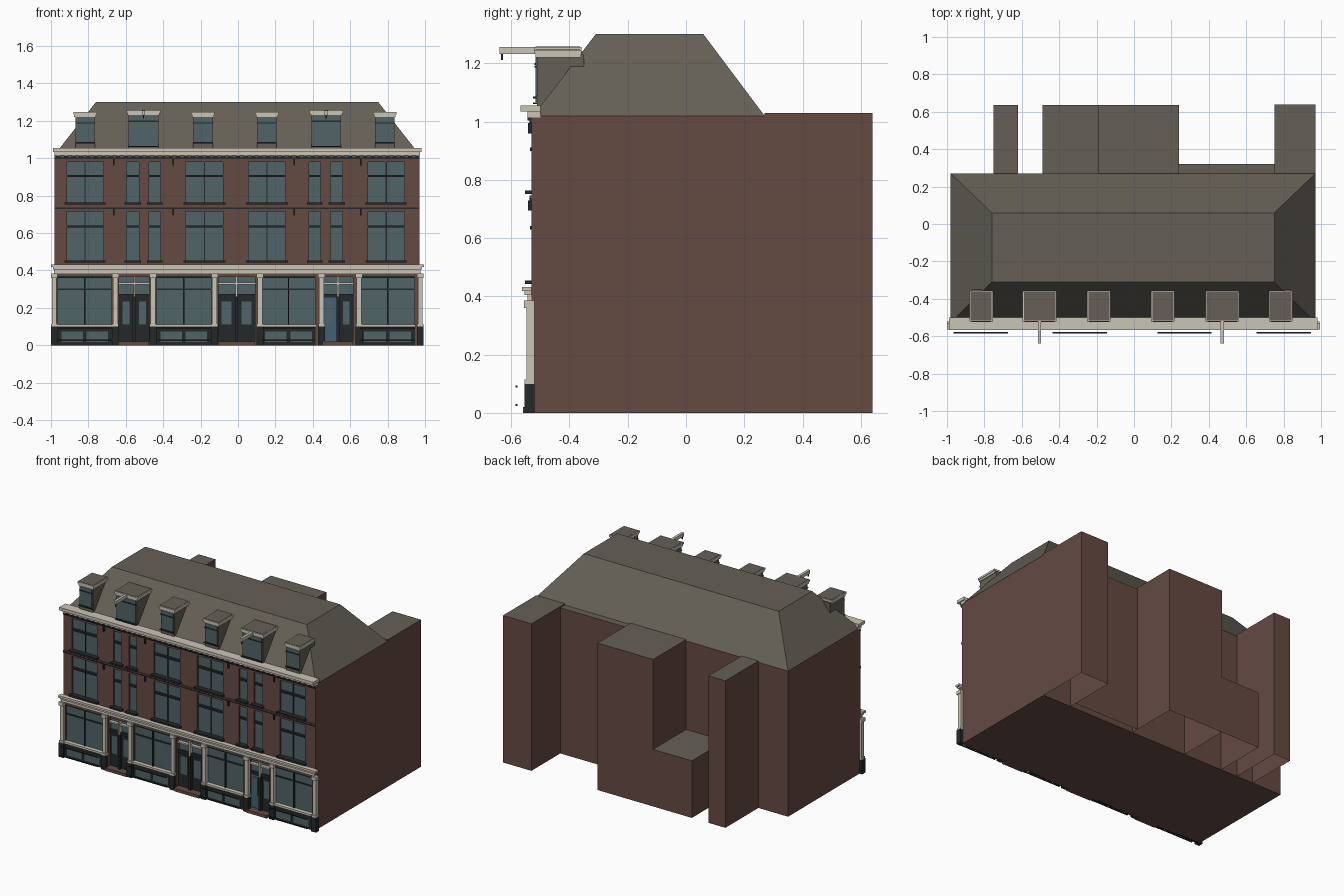
import bpy, bmesh

if "Cube" in bpy.data.objects:
    bpy.data.objects.remove(bpy.data.objects["Cube"])

def mat(name, r, g, b):
    m = bpy.data.materials.new(name)
    m.diffuse_color = (r, g, b, 1)
    m.use_nodes = True
    m.node_tree.nodes["Principled BSDF"].inputs["Base Color"].default_value = m.diffuse_color
    return m

BRICK = mat("brick", .13, .068, .055)
SLATE = mat("slate", .13, .118, .095)
STONE = mat("cream_stone", .60, .56, .47)
GLASS = mat("glass", .08, .125, .135)
DARK = mat("dark_paint", .018, .022, .023)
BLUE = mat("blue_paint", .05, .12, .18)

def boxes(name, mats, items, open_bottom=False):
    """One object made of boxes (x0, x1, y0, y1, z0, z1); a second material goes on top faces."""
    bm = bmesh.new()
    for x0, x1, y0, y1, z0, z1 in items:
        vs = [bm.verts.new((x, y, z)) for z in (z0, z1) for x, y in
              ((x0, y0), (x1, y0), (x1, y1), (x0, y1))]
        if not open_bottom:
            bm.faces.new([vs[i] for i in (3, 2, 1, 0)])
        top = bm.faces.new(vs[4:])
        top.material_index = len(mats) - 1
        for i in range(4):
            j = (i + 1) % 4
            bm.faces.new((vs[i], vs[j], vs[j + 4], vs[i + 4]))
    me = bpy.data.meshes.new(name)
    bm.to_mesh(me)
    bm.free()
    for m in mats:
        me.materials.append(m)
    ob = bpy.data.objects.new(name, me)
    bpy.context.collection.objects.link(ob)
    return ob

def both(spans, c):
    """Mirror x spans about x = c."""
    return spans + [(2 * c - b, 2 * c - a) for a, b in spans]

F = -0.53                                   # facade plane
wide = both([(-.915, -.72), (-.28, -.08)], -.0125)
narrow = both([(-.595, -.53), (-.475, -.415)], -.0175)
floors = [(.45, .715, .635), (.76, .98, .905)]   # sill, head, transom
shops = both([(-.965, -.675), (-.435, -.145)], -.01)
doors = [(-.635, -.475), (-.105, .09), (.455, .615)]

# main brick body with window, shop and door openings
body = boxes("brick_body", [BRICK], [(-.98, .97, F, .27, 0, 1.02)])
cuts = [(a, b, -.6, -.512, z0, z1) for a, b in wide + narrow for z0, z1, t in floors]
cuts += [(a, b, -.6, -.512, .11, .368) for a, b in shops]
cuts += [(a, b, -.6, -.49, .02, .365) for a, b in doors]
cutter = boxes("opening_cutter", [BRICK], cuts)
cutter.hide_render = True
mod = body.modifiers.new("openings", 'BOOLEAN')
mod.object, mod.operation, mod.solver = cutter, 'DIFFERENCE', 'EXACT'
bpy.context.view_layer.objects.active = body
bpy.ops.object.modifier_apply(modifier="openings")
bpy.data.objects.remove(cutter)

# rear wings, open underneath
boxes("rear_wings", [BRICK, SLATE], [
    (.75, .97, .27, .64, 0, 1.03), (.24, .75, .27, .32, 0, 1.02),
    (-.19, .24, .27, .635, 0, 1.03), (-.49, -.19, .27, .635, 0, .40),
    (-.75, -.62, .27, .635, 0, 1.03)], open_bottom=True)

# hipped roof with flat top
roof = boxes("hipped_roof", [SLATE], [(-.98, .97, -.525, .27, 1.02, 1.30)])
for v in roof.data.vertices:
    if v.co.z > 1.1:
        v.co.x = -.76 if v.co.x < 0 else .75
        v.co.y = -.31 if v.co.y < 0 else .06

# upper windows
glass, frames, sills = [], [], []
for spans, split in ((wide, True), (narrow, False)):
    for a, b in spans:
        for z0, z1, t in floors:
            glass.append((a, b, -.518, -.51, z0, z1))
            frames.append((a, b, -.535, -.51, t - .006, t + .006))
            sills.append((a - .012, b + .012, -.553, -.515, z0 - .008, z0 + .004))
            if split:
                m = (a + b) / 2
                frames.append((m - .003, m + .003, -.522, -.51, z0, z1))
boxes("upper_window_glass", [GLASS], glass)
boxes("upper_window_bars", [DARK], frames)
boxes("window_sills", [DARK], sills)

# string course, dentils and wall anchors
boxes("string_courses", [DARK], [(-.98, .97, -.538, F, .73, .738),
                                 (-.98, .97, -.538, F, .995, 1.003)])
boxes("brick_bands", [BRICK], [(-.98, .97, -.537, F, .738, .746),
                               (-.98, .97, -.537, F, .372, .385)])
boxes("dentils", [DARK], [(-.97 + i * .04, -.95 + i * .04, -.545, F, 1.003, 1.014)
                          for i in range(49)])
boxes("wall_anchors", [DARK], [(x - .004, x + .004, -.542, F, z, z + .035)
      for x in (-.665, -.345, .30, .655) for z in (.695, .96)])

# stepped cornices
boxes("eaves_cornice", [STONE], [(-.98, .972, -.545, -.50, 1.014, 1.034),
                                 (-.988, .98, -.568, -.50, 1.034, 1.055)])
boxes("shop_cornice", [STONE], [(-.985, .975, -.545, F, .385, .405),
      (-.99, .985, -.555, F, .405, .418), (-1, .995, -.563, F, .418, .432)])

# shopfront pilasters with capitals and dark plinths
shafts, plinths = [], []
for a, b in both([(-.995, -.97), (-.668, -.642), (-.468, -.442), (-.138, -.112)], -.004):
    shafts += [(a, b, -.547, -.52, .1, .385),
               (a - .005, b + .005, -.556, -.52, .36, .385),
               (a - .004, b + .004, -.554, -.52, .1, .115)]
    plinths.append((a - .006, b + .006, -.555, -.52, 0, .1))
boxes("pilasters", [STONE], shafts)
boxes("pilaster_plinths", [DARK], plinths)

# shop windows, stall risers and low front rails
glass, bars, sills, rails = [], [], [], []
for a, b in shops:
    m = (a + b) / 2
    glass += [(a, b, -.52, -.51, .11, .368), (a + .02, m - .01, -.541, -.53, .018, .075),
              (m + .01, b - .02, -.541, -.53, .018, .075)]
    bars += [(m - .004, m + .004, -.53, -.51, .11, .368),
             (a, b, -.527, -.51, .295, .303), (a, b, -.532, -.51, .36, .37),
             (a, b, -.538, -.52, 0, .098)]
    sills.append((a - .005, b + .005, -.548, -.515, .098, .112))
    rails += [(a, b, -.585, -.578, z, z + .006) for z in (.024, .088)]
boxes("shop_glass", [GLASS], glass)
boxes("shop_bars_and_risers", [DARK], bars)
boxes("shop_sills", [STONE], sills)
boxes("front_rails", [DARK], rails)

# paired doors with fanlights, centre post and step
leaf, blue, panes, posts, steps = [], [], [], [], []
for n, (a, b) in enumerate(doors):
    m = (a + b) / 2
    leaf.append((a, b, -.515, -.49, .255, .275))
    panes += [(a, b, -.5, -.485, .275, .365)]
    posts += [(m - .005, m + .005, -.53, -.49, .26, .365), (a, b, -.522, -.49, .325, .335)]
    leaf.append((m - .008, m + .008, -.525, -.49, .02, .26))
    steps.append((a, b, -.56, F, 0, .02))
    for k, (p, q) in enumerate(((a, m - .008), (m + .008, b))):
        (blue if n == 2 and k == 0 else leaf).append((p, q, -.507, -.485, .02, .255))
        panes.append((p + .018, q - .018, -.511, -.5, .11, .235))
boxes("doors", [DARK], leaf)
boxes("blue_door", [BLUE], blue)
boxes("door_glass", [GLASS], panes)
boxes("fanlight_posts", [STONE], posts)
boxes("door_steps", [BRICK], steps)

# dormers: body, window, trimmed flat roof; hoist beams on the wide ones
cheeks, glass, bars, trim, tops, beams, hooks = [], [], [], [], [], [], []
for a, b in both([(-.88, -.755), (-.595, -.415), (-.25, -.125)], -.0165):
    big = b - a > .15
    z0, z1 = (1.06, 1.24) if big else (1.08, 1.23)
    p, q, m = a + .01, b - .01, (a + b) / 2
    cheeks.append((p, q, -.512, -.35, 1.03, z1))
    glass.append((p + .008, q - .008, -.516, -.51, z0 + .008, z1 - .012))
    bars.append((p, q, -.52, -.51, z1 - .045, z1 - .039))
    bars.append((p, q, -.525, -.51, z0, z0 + .006))
    trim += [(a + .004, b - .004, -.517, -.36, z1 - .01, z1 + .003),
             (a, b, -.522, -.358, z1 + .003, z1 + .016)]
    tops.append((a + .006, b - .006, -.516, -.364, z1 + .01, z1 + .018))
    if big:
        beams.append((m - .009, m + .009, -.64, -.50, 1.232, 1.256))
        hooks.append((m - .003, m + .003, -.635, -.629, 1.212, 1.232))
boxes("dormer_bodies", [SLATE], cheeks)
boxes("dormer_glass", [GLASS], glass)
boxes("dormer_bars", [DARK], bars)
boxes("dormer_trim", [STONE], trim)
boxes("dormer_roofs", [SLATE], tops)
boxes("hoist_beams", [STONE], beams)
boxes("hoist_hooks", [DARK], hooks)
